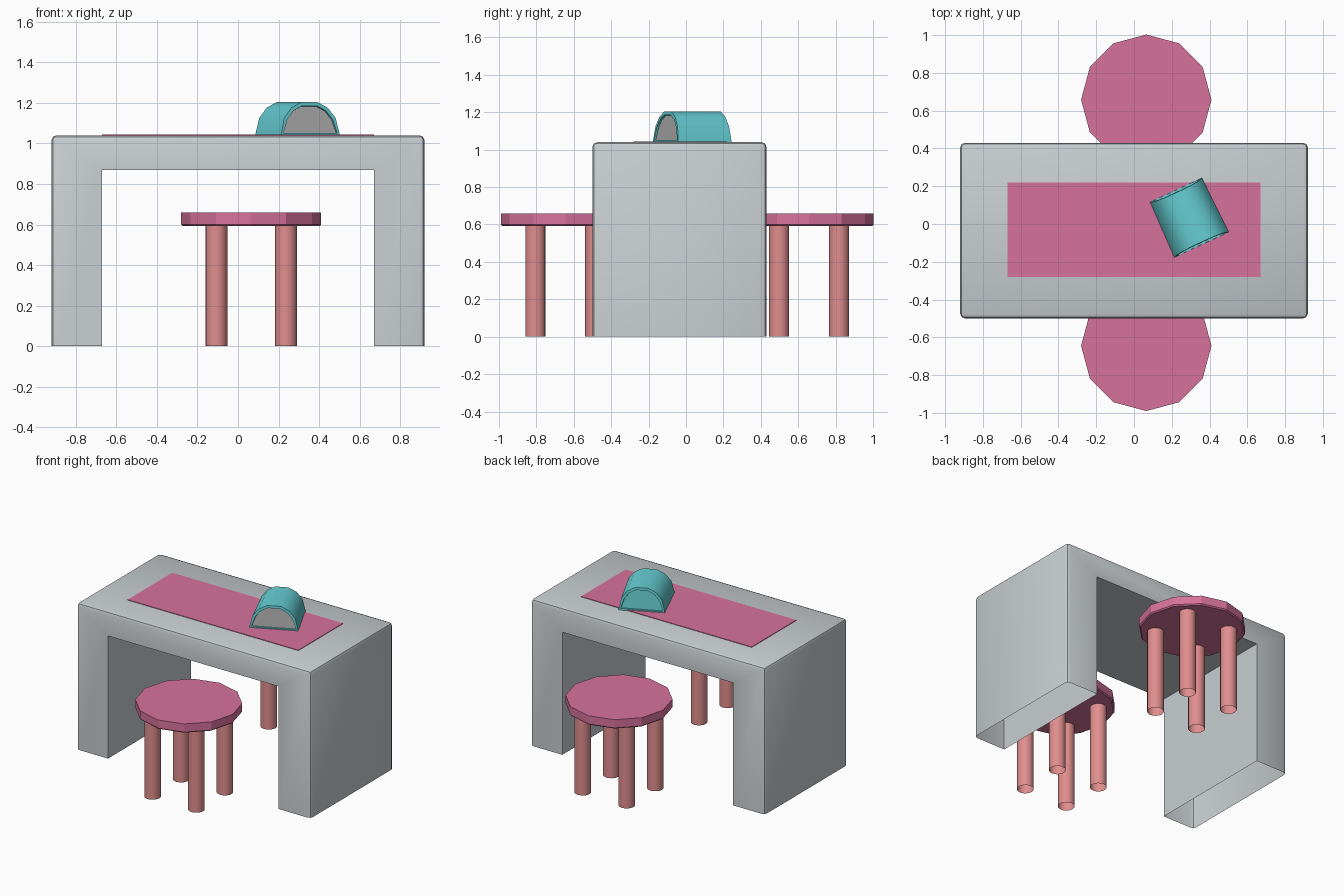
import bpy, bmesh, math
from mathutils import Matrix, Vector

if "Cube" in bpy.data.objects:
    bpy.data.objects.remove(bpy.data.objects["Cube"])


def material(name, rgb):
    m = bpy.data.materials.new(name)
    m.diffuse_color = (*rgb, 1)
    m.use_nodes = True
    m.node_tree.nodes["Principled BSDF"].inputs["Base Color"].default_value = m.diffuse_color
    return m


GREY = material("pale grey", (0.58, 0.62, 0.64))
PINK = material("pink", (0.68, 0.17, 0.33))
SALMON = material("salmon", (0.75, 0.27, 0.27))
TEAL = material("teal", (0.13, 0.62, 0.66))
SCREEN = material("screen grey", (0.43, 0.43, 0.43))


def finish(bm, name, mats, angle=None):
    bmesh.ops.recalc_face_normals(bm, faces=bm.faces[:])
    me = bpy.data.meshes.new(name)
    bm.to_mesh(me)
    bm.free()
    for m in mats:
        me.materials.append(m)
    ob = bpy.data.objects.new(name, me)
    bpy.context.collection.objects.link(ob)
    if angle:
        bpy.ops.object.select_all(action='DESELECT')
        ob.select_set(True)
        bpy.context.view_layer.objects.active = ob
        bpy.ops.object.shade_smooth_by_angle(angle=math.radians(angle))
    return ob


# Desk: U-shaped arch, mitred front and back, open under the legs
X, TOP, Y0, Y1 = 0.92, 1.04, -0.50, 0.43
outer = [(-X, 0), (-X, TOP), (X, TOP), (X, 0)]
inner = [(-0.67, 0), (-0.67, 0.87), (0.67, 0.87), (0.67, 0)]
bm = bmesh.new()
of, ob_, inf, inb = [[bm.verts.new((x, y, z)) for x, z in pts]
                     for pts, y in ((outer, Y0), (outer, Y1), (inner, Y0), (inner, Y1))]
for a, b in ((of, inf), (inf, inb), (inb, ob_), (ob_, of)):
    for i in range(3):
        bm.faces.new((a[i], a[i + 1], b[i + 1], b[i]))
bmesh.ops.recalc_face_normals(bm, faces=bm.faces[:])
edges = []
for e in bm.edges:
    mid = (e.verts[0].co + e.verts[1].co) / 2
    on_outside = abs(mid.x) > X - 0.001 or mid.z > TOP - 0.001
    if on_outside and len(e.link_faces) == 2 and e.calc_face_angle() > 1:
        edges.append(e)
bmesh.ops.bevel(bm, geom=edges, offset=0.025, segments=2, profile=0.5, affect='EDGES')
finish(bm, "desk", [GREY], 40)

# Desk mat
bm = bmesh.new()
bmesh.ops.create_cube(bm, size=1, matrix=Matrix.Translation((0, -0.03, TOP + 0.001))
                      @ Matrix.Diagonal((1.34, 0.50, 0.006, 1)))
finish(bm, "desk_mat", [PINK])


# Stools: twelve-sided seat on four round legs
def stool(name, cx, cy):
    bm = bmesh.new()
    bmesh.ops.create_cone(bm, cap_ends=True, segments=12, radius1=0.345, radius2=0.345,
                          depth=0.066, matrix=Matrix.Translation((cx, cy, 0.625)))
    rim = [e for e in bm.edges if abs(e.verts[0].co.z - e.verts[1].co.z) < 1e-4
           and e.verts[0].co.z < 0.6]
    bmesh.ops.bevel(bm, geom=rim, offset=0.008, segments=1, affect='EDGES')
    finish(bm, name + "_seat", [PINK])
    bm = bmesh.new()
    for sx in (-1, 1):
        for sy in (-1, 1):
            bmesh.ops.create_cone(bm, cap_ends=False, segments=16, radius1=0.054,
                                  radius2=0.054, depth=0.6, matrix=Matrix.Translation(
                                      (cx + sx * 0.172, cy + sy * 0.16, 0.3)))
    finish(bm, name + "_legs", [SALMON], 40)


stool("front_stool", 0.065, -0.645)
stool("back_stool", 0.065, 0.658)

# Monitor: rounded hood with a recessed screen in front
half = [(0.16, 0), (0.14, 0.085), (0.10, 0.135), (0.045, 0.163)]
profile = half + [(-x, z) for x, z in reversed(half)]
bm = bmesh.new()
place = Matrix.Translation((0.29, 0.035, TOP)) @ Matrix.Rotation(math.radians(25), 4, 'Z')
front = [bm.verts.new((x, -0.16 + z * 0.08, z)) for x, z in profile]
back = [bm.verts.new((x * 0.95, 0.16 - z * 0.08, z)) for x, z in profile]
n = len(profile)
for i in range(n):
    j = (i + 1) % n
    bm.faces.new((front[i], front[j], back[j], back[i]))
ends = [bm.faces.new(front), bm.faces.new(back)]
bmesh.ops.recalc_face_normals(bm, faces=bm.faces[:])
for f in ends:
    bmesh.ops.inset_region(bm, faces=[f], thickness=0.018, depth=0)
    bmesh.ops.inset_region(bm, faces=[f], thickness=0.002, depth=-0.01)
ends[0].material_index = 1
bmesh.ops.transform(bm, matrix=place, verts=bm.verts[:])
finish(bm, "monitor", [TEAL, SCREEN], 40)
